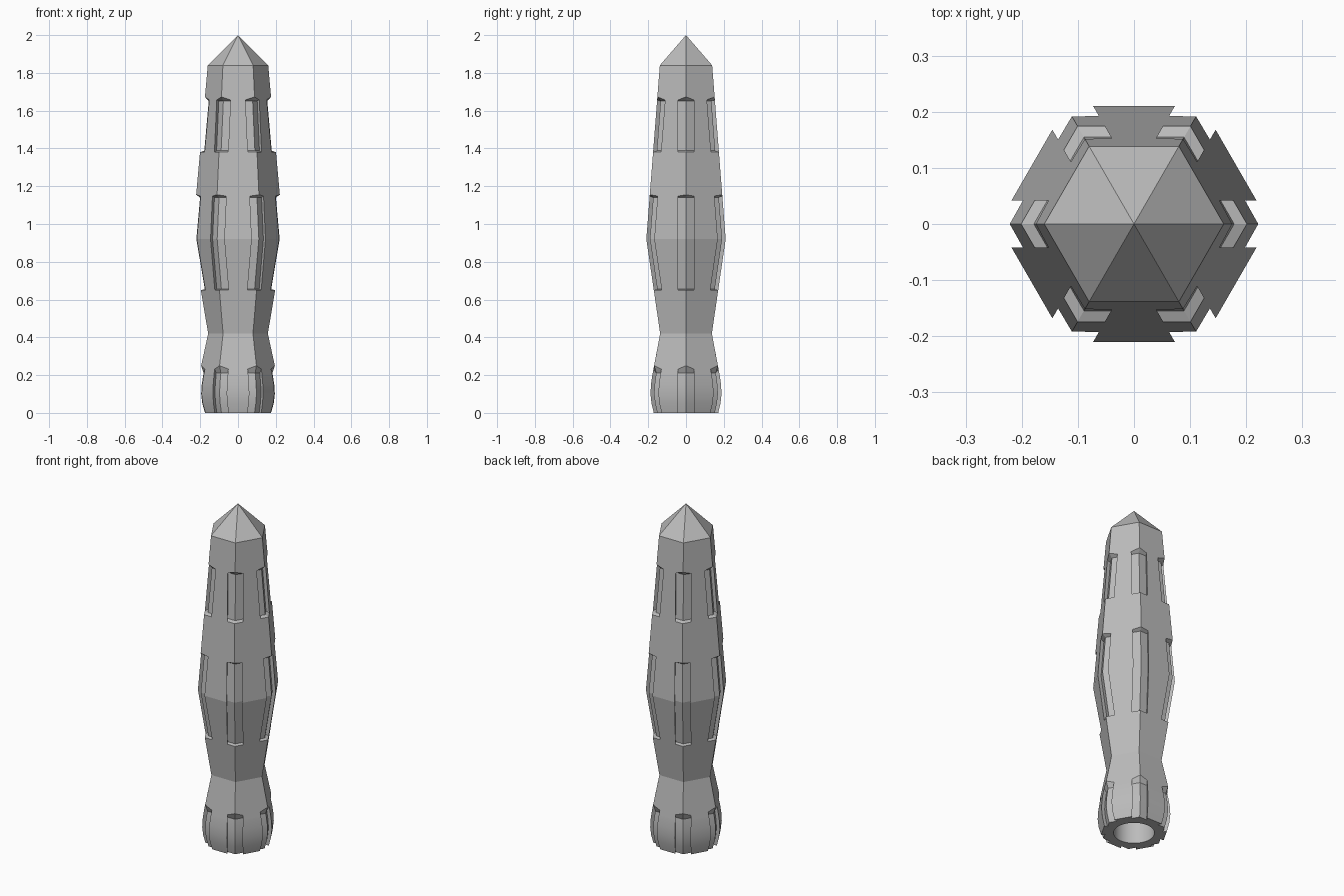
import bpy, bmesh, math
from mathutils import Vector

cube = bpy.data.objects.get("Cube")
if cube:
    bpy.data.objects.remove(cube, do_unlink=True)

# One grey finish
grey = bpy.data.materials.new("grey")
grey.use_nodes = True
COLOUR = (0.5, 0.5, 0.5, 1)
grey.diffuse_color = COLOUR
grey.node_tree.nodes["Principled BSDF"].inputs["Base Color"].default_value = COLOUR

# Corner radius of the six-sided shaft by height
PROFILE = [(0, .197), (.05, .211), (.1, .217), (.15, .214), (.2, .206),
           (.25, .195), (.42, .158), (.92, .2425), (1.84, .16)]
HALF_WIDTH = .042
GROOVE_DEPTH = .022
HOLE_RADIUS = .11
HOLE_DEPTH = .3


def radius(z):
    for (z0, r0), (z1, r1) in zip(PROFILE, PROFILE[1:]):
        if z <= z1:
            return r0 + (r1 - r0) * (z - z0) / (z1 - z0)
    return PROFILE[-1][1]


def ring(bm, z, lift, grooved):
    """Hexagon whose corners are sunk where it is grooved."""
    verts = []
    depth = GROOVE_DEPTH if grooved else 0
    for i in range(6):
        a = math.radians(60 * i)
        out = Vector((math.cos(a), math.sin(a), 0))
        side = Vector((-math.sin(a), math.cos(a), 0))
        back = HALF_WIDTH / math.sqrt(3)
        for sink, shift in ((0, -1), (depth, -1), (depth, 0), (depth, 1), (0, 1)):
            h = z + lift * (shift == 0)
            r = radius(h) - sink - back * abs(shift)
            verts.append(bm.verts.new(out * r + side * HALF_WIDTH * shift + Vector((0, 0, h))))
    return verts


# Height, extra height at the corner, grooved or not
LEVELS = [(0, 0, True), (.05, 0, True), (.1, 0, True), (.15, 0, True), (.2, 0, True),
          (.21, 0, True), (.232, .018, False), (.42, 0, False), (.65, 0, False),
          (.655, 0, True), (.92, 0, True), (1.14, 0, True), (1.148, .007, False),
          (1.38, 0, False), (1.388, 0, True), (1.65, 0, True), (1.657, .016, False),
          (1.84, 0, False)]

bm = bmesh.new()
rings = [ring(bm, *level) for level in LEVELS]
n = len(rings[0])
for low, high in zip(rings, rings[1:]):
    for i in range(n):
        j = (i + 1) % n
        bm.faces.new((low[i], low[j], high[j], high[i]))

# Pointed tip
apex = bm.verts.new((0, 0, 2))
for i in range(n):
    bm.faces.new((rings[-1][i], rings[-1][(i + 1) % n], apex))

# Round socket in the base
rim = bmesh.ops.create_circle(bm, segments=48, radius=HOLE_RADIUS)["verts"]
rim_edges = list({e for v in rim for e in v.link_edges})
base_edges = [bm.edges.get((rings[0][i], rings[0][(i + 1) % n])) for i in range(n)]
wall = bmesh.ops.extrude_edge_only(bm, edges=rim_edges)["geom"]
top_verts = [g for g in wall if isinstance(g, bmesh.types.BMVert)]
top_edges = [e for e in wall if isinstance(e, bmesh.types.BMEdge)
             and all(v in top_verts for v in e.verts)]
bmesh.ops.translate(bm, verts=top_verts, vec=(0, 0, HOLE_DEPTH))
bmesh.ops.contextual_create(bm, geom=top_edges)
bmesh.ops.triangle_fill(bm, edges=base_edges + rim_edges, use_beauty=True)

bmesh.ops.remove_doubles(bm, verts=bm.verts[:], dist=.0002)
bmesh.ops.recalc_face_normals(bm, faces=bm.faces[:])

mesh = bpy.data.meshes.new("grooved_spike")
bm.to_mesh(mesh)
bm.free()
mesh.materials.append(grey)
spike = bpy.data.objects.new("grooved_spike", mesh)
bpy.context.collection.objects.link(spike)

# Soft bulb and socket, crisp everything else
bpy.ops.object.select_all(action='DESELECT')
spike.select_set(True)
bpy.context.view_layer.objects.active = spike
bpy.ops.object.shade_smooth_by_angle(angle=math.radians(9))
